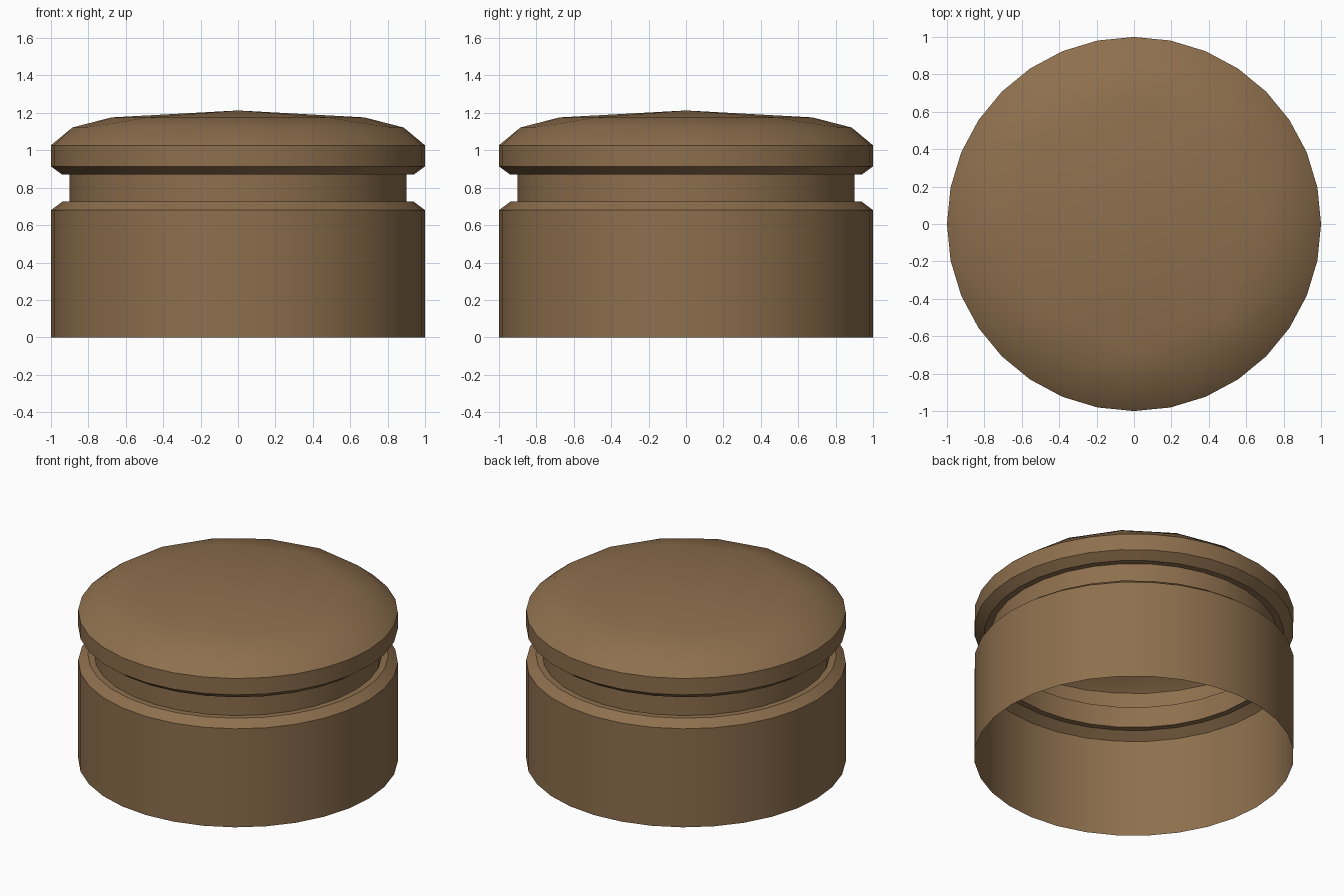
import bpy, bmesh
from math import cos, sin, tau, radians

if "Cube" in bpy.data.objects:
    bpy.data.objects.remove(bpy.data.objects["Cube"])

mat = bpy.data.materials.new("brown")
mat.diffuse_color = (0.27, 0.16, 0.075, 1)
mat.use_nodes = True
mat.node_tree.nodes["Principled BSDF"].inputs["Base Color"].default_value = mat.diffuse_color

bm = bmesh.new()


def ring(r, z, n):
    return [bm.verts.new((r * cos(tau * i / n), r * sin(tau * i / n), z)) for i in range(n)]


# Open-bottomed shell: body wall, chamfer, groove, flared cap rim
profile = [(1, 0), (1, 0.68), (0.94, 0.725), (0.9, 0.725), (0.9, 0.87),
           (0.94, 0.87), (1, 0.914), (1, 1.027)]
N = 32
rings = [ring(r, z, N) for r, z in profile]
for lo, hi in zip(rings, rings[1:]):
    for i in range(N):
        j = (i + 1) % N
        bm.faces.new((lo[i], lo[j], hi[j], hi[i]))

# Shallow dome: each ring has half the sides of the one below
outer = rings[-1]
for r, z in [(0.885, 1.122), (0.675, 1.176)]:
    n = len(outer) // 2
    inner = ring(r, z, n)
    for i in range(n):
        a, b, c = outer[2 * i], outer[2 * i + 1], outer[(2 * i + 2) % (2 * n)]
        p, q = inner[i], inner[(i + 1) % n]
        bm.faces.new((a, b, p))
        bm.faces.new((b, q, p))
        bm.faces.new((b, c, q))
    outer = inner

# Centre fan
apex = bm.verts.new((0, 0, 1.213))
for i in range(len(outer)):
    bm.faces.new((outer[i], outer[(i + 1) % len(outer)], apex))

mesh = bpy.data.meshes.new("domed_cap")
bm.to_mesh(mesh)
bm.free()
mesh.materials.append(mat)
cap = bpy.data.objects.new("domed_cap", mesh)
bpy.context.collection.objects.link(cap)
bpy.context.view_layer.objects.active = cap
cap.select_set(True)
bpy.ops.object.shade_smooth_by_angle(angle=radians(35))
